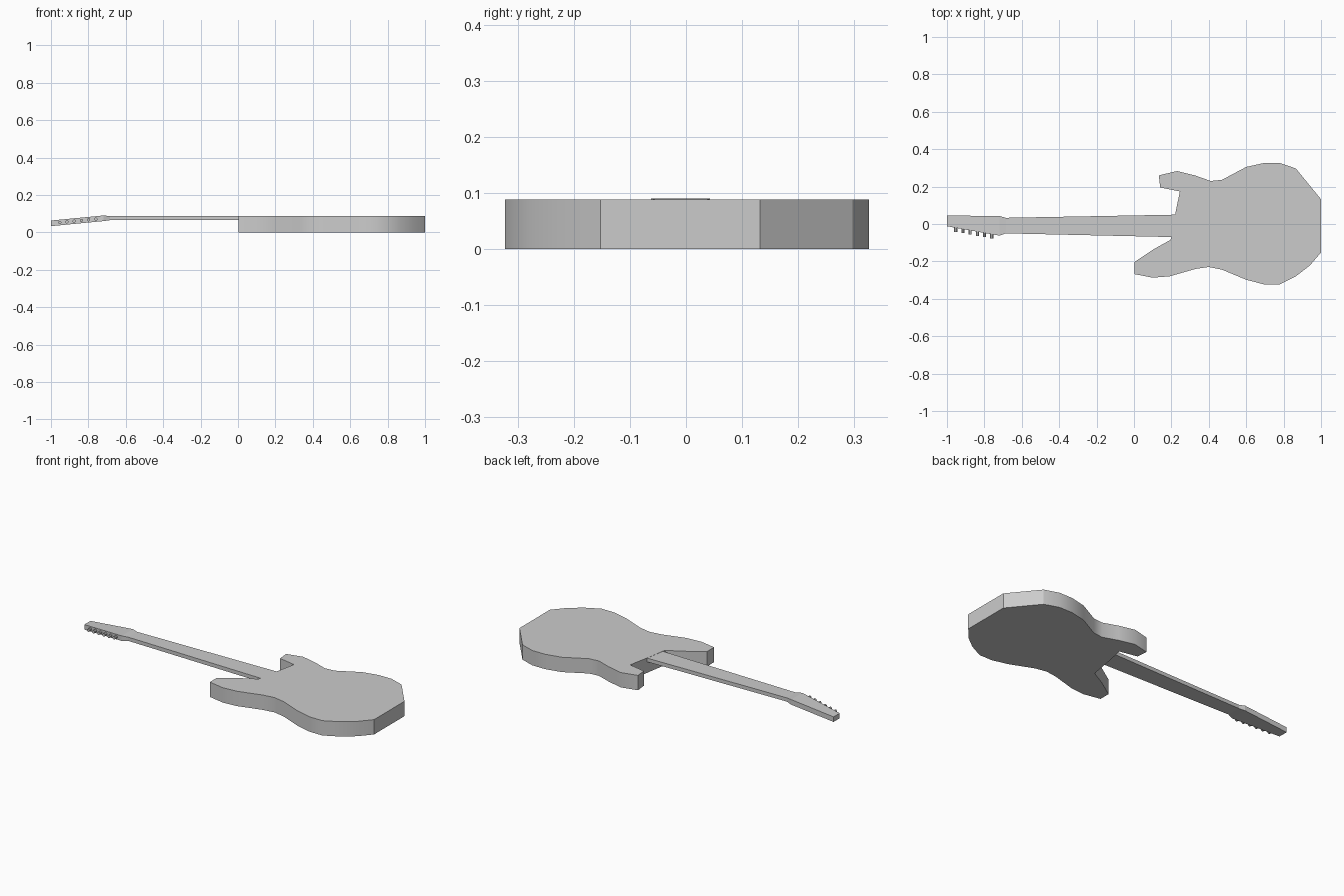
import bpy, bmesh, math
from mathutils import Matrix

if "Cube" in bpy.data.objects:
    bpy.data.objects.remove(bpy.data.objects["Cube"])


def finish(bm, name, smooth=False):
    bmesh.ops.recalc_face_normals(bm, faces=bm.faces)
    mesh = bpy.data.meshes.new(name)
    bm.to_mesh(mesh)
    bm.free()
    obj = bpy.data.objects.new(name, mesh)
    bpy.context.collection.objects.link(obj)
    if smooth:
        bpy.ops.object.select_all(action='DESELECT')
        obj.select_set(True)
        bpy.context.view_layer.objects.active = obj
        bpy.ops.object.shade_smooth_by_angle(angle=math.radians(30))
    return obj


def slab(name, outline, height):
    bm = bmesh.new()
    face = bm.faces.new([bm.verts.new((x, y, 0)) for x, y in outline])
    ext = bmesh.ops.extrude_face_region(bm, geom=[face], use_keep_orig=True)
    verts = [g for g in ext["geom"] if isinstance(g, bmesh.types.BMVert)]
    bmesh.ops.translate(bm, verts=verts, vec=(0, 0, height))
    return finish(bm, name, True)


def loft(name, stations):
    """Box beam through stations (x at front, x at back, y front, y back, z low, z high)."""
    bm = bmesh.new()
    rings = [[bm.verts.new(p) for p in ((xf, yf, z0), (xb, yb, z0), (xb, yb, z1), (xf, yf, z1))]
             for xf, xb, yf, yb, z0, z1 in stations]
    for a, b in zip(rings, rings[1:]):
        for i in range(4):
            j = (i + 1) % 4
            bm.faces.new((a[i], a[j], b[j], b[i]))
    bm.faces.new(rings[0])
    bm.faces.new(rings[-1])
    return finish(bm, name)


# Body with two horns and the neck notch
body_outline = [
    (0.245, 0.174), (0.14, 0.195), (0.133, 0.26), (0.23, 0.283), (0.325, 0.26),
    (0.41, 0.23), (0.47, 0.236), (0.6, 0.305), (0.695, 0.326), (0.78, 0.326),
    (0.865, 0.297), (1.0, 0.132), (1.0, -0.152), (0.94, -0.222), (0.865, -0.28),
    (0.78, -0.323), (0.695, -0.323), (0.6, -0.298), (0.47, -0.244), (0.4, -0.23),
    (0.33, -0.24), (0.19, -0.28), (0.1, -0.287), (0.003, -0.268), (0.003, -0.203),
    (0.105, -0.135), (0.195, -0.085), (0.2, -0.07), (0.22, 0.05)]
slab("body", body_outline, 0.088)

# Tapered neck, ending just inside the body
loft("neck", [(-0.69, -0.69, -0.05, 0.033, 0.065, 0.087),
              (0.21, 0.23, -0.07, 0.05, 0.065, 0.087)])

# Headstock, tilted back
loft("headstock", [(-1.0, -1.0, -0.012, 0.045, 0.033, 0.063),
                   (-0.72, -0.72, -0.062, 0.043, 0.06, 0.09),
                   (-0.685, -0.685, -0.05, 0.033, 0.065, 0.087)])

# Six tuning pegs along the slanted edge
for i in range(6):
    x = -0.953 + 0.0385 * i
    edge = -0.012 - 0.178 * (x + 1)
    z = 0.048 + 0.096 * (x + 1)
    bm = bmesh.new()
    bmesh.ops.create_cone(bm, cap_ends=True, segments=8, radius1=0.009, radius2=0.009, depth=0.036,
                          matrix=Matrix.Translation((x, edge - 0.004, z))
                          @ Matrix.Rotation(math.pi / 2, 4, 'X') @ Matrix.Rotation(math.pi / 8, 4, 'Z'))
    finish(bm, f"tuning_peg_{i + 1}")
